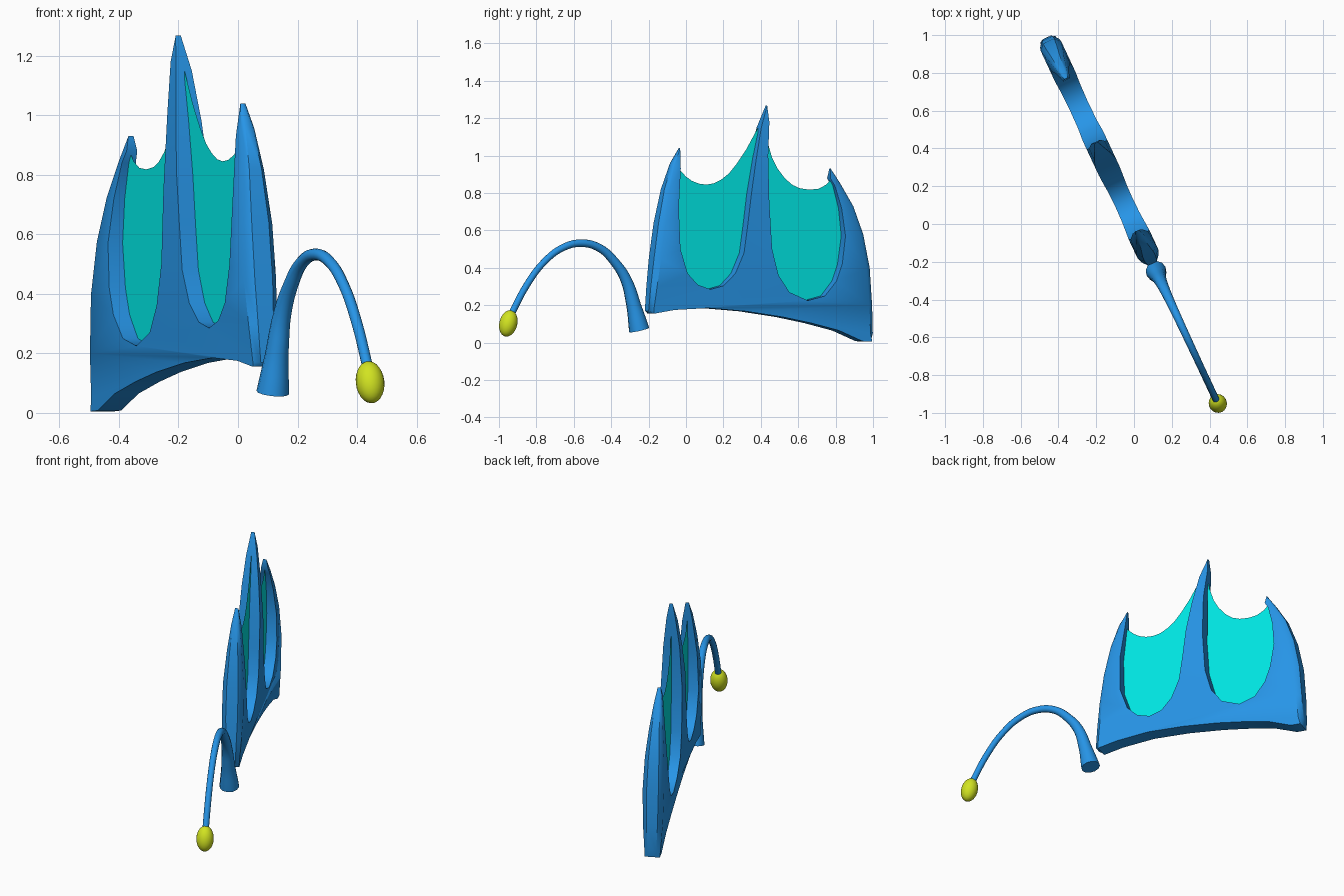
import bpy, bmesh, math
from mathutils import Vector, Matrix
from mathutils.geometry import tessellate_polygon

if "Cube" in bpy.data.objects:
    bpy.data.objects.remove(bpy.data.objects["Cube"], do_unlink=True)

SLANT = -0.467                                 # x per unit of y in the fin plane
ALONG = Vector((SLANT, 1, 0)).normalized()
ACROSS = Vector((ALONG.y, -ALONG.x, 0))


def material(name, colour):
    m = bpy.data.materials.new(name)
    m.use_nodes = True
    m.diffuse_color = (*colour, 1)
    m.node_tree.nodes["Principled BSDF"].inputs["Base Color"].default_value = (*colour, 1)
    return m


blue = material("blue skin", (0.02, 0.30, 0.80))
teal = material("teal membrane", (0.0, 0.81, 0.79))
lime = material("lime glow", (0.64, 0.77, 0.015))


def place(y, z, off=0.0):
    """Point of the slanted fin plane, moved sideways by off."""
    return Vector((SLANT * y, y, z)) + ACROSS * off


def finish(name, bm, mat):
    mesh = bpy.data.meshes.new(name)
    bm.to_mesh(mesh)
    bm.free()
    mesh.materials.append(mat)
    obj = bpy.data.objects.new(name, mesh)
    bpy.context.collection.objects.link(obj)
    return obj


def smooth(obj, angle):
    bpy.ops.object.select_all(action="DESELECT")
    obj.select_set(True)
    bpy.context.view_layer.objects.active = obj
    bpy.ops.object.shade_smooth_by_angle(angle=math.radians(angle))


def fill(bm, verts, points):
    """Triangulate a flat outline of (y, z) points onto matching vertices."""
    for tri in tessellate_polygon([[Vector((y, z, 0)) for y, z in points]]):
        bm.faces.new([verts[i] for i in tri])


# Fin frame: spike tips and openings, then the outer rim
inner = [(-.035, 1.04), (-.04, .93), (-.06, .72), (-.055, .5), (-.015, .37),
         (.04, .31), (.11, .285), (.18, .305), (.24, .37), (.285, .48),
         (.305, .63), (.325, .8), (.355, .98), (.39, 1.15), (.43, 1.268),
         (.435, 1.18), (.42, 1.0), (.42, .75), (.435, .5), (.47, .36),
         (.53, .27), (.63, .225), (.72, .25), (.78, .33), (.81, .42),
         (.83, .57), (.815, .72), (.785, .84), (.763, .88), (.77, .93)]
outer = [(.82, .85), (.885, .73), (.935, .58), (.968, .4), (.982, .2),
         (.988, .05), (.978, .005), (.925, .008), (.8, .065), (.65, .105),
         (.5, .137), (.3, .168), (.1, .185), (-.08, .175), (-.19, .155),
         (-.21, .17), (-.2, .3), (-.185, .45), (-.16, .64), (-.125, .82),
         (-.08, .96)]
outline = inner + outer


def half_thickness(y, z):
    top = 1.04 if y < .14 else 1.268 if y < .62 else .93
    low = .17 - .2 * max(0, y - .2)
    taper = min(1, (max(0, top - z) + .02) / .45) ** .6
    return .06 * taper * (.72 + .28 * min(1, max(0, z - low) / .25))


bm = bmesh.new()
layers = [[], [], [], []]
side = []
for i, (y, z) in enumerate(outline):
    before, after = outline[i - 1], outline[(i + 1) % len(outline)]
    t = Vector((after[0] - before[0], after[1] - before[1])).normalized()
    h = half_thickness(y, z)
    # only the steep outer ends are rounded off
    inset = .45 * h if i >= len(inner) and abs(t.y) > .6 else 0
    fy, fz = y + t.y * inset, z - t.x * inset
    side.append((fy, fz))
    rows = [(fy, fz, h), (y, z, .55 * h), (y, z, -.55 * h), (fy, fz, -h)]
    for layer, row in zip(layers, rows):
        layer.append(bm.verts.new(place(*row)))
for a, b in zip(layers, layers[1:]):
    for i in range(len(outline)):
        bm.faces.new((a[i - 1], a[i], b[i], b[i - 1]))
fill(bm, layers[0], side)
fill(bm, layers[3], side)
bmesh.ops.recalc_face_normals(bm, faces=bm.faces)
smooth(finish("fin_frame", bm, blue), 42)

# Membranes stretched between the spikes
membranes = {
    "front_membrane": [(-.055, .95), (-.03, .92), (0, .888), (.03, .866), (.07, .85),
                       (.11, .845), (.15, .852), (.19, .873), (.23, .905), (.27, .955),
                       (.32, 1.03), (.385, 1.15), (.37, .25), (-.08, .25)],
    "rear_membrane": [(.425, 1.15), (.437, 1.07), (.46, .99), (.49, .93), (.53, .877),
                      (.57, .843), (.61, .825), (.66, .818), (.71, .823), (.75, .845),
                      (.785, .885), (.85, .57), (.85, .2), (.42, .2)],
}
for name, points in membranes.items():
    bm = bmesh.new()
    fill(bm, [bm.verts.new(place(y, z)) for y, z in points], points)
    bmesh.ops.recalc_face_normals(bm, faces=bm.faces)
    finish(name, bm, teal)

# Arched stalk: y, z and radius along the path
path = [(-.25, .068, .055), (-.28, .2, .039), (-.32, .335, .03), (-.38, .43, .025),
        (-.46, .505, .022), (-.56, .532, .02), (-.66, .507, .019), (-.76, .43, .018),
        (-.85, .31, .018), (-.94, .14, .018)]
curve = bpy.data.curves.new("stalk", "CURVE")
curve.dimensions = "3D"
curve.bevel_depth = 1
curve.bevel_resolution = 4
curve.resolution_u = 5
curve.use_fill_caps = True
spline = curve.splines.new("BEZIER")
spline.bezier_points.add(len(path) - 1)
for p, (y, z, r) in zip(spline.bezier_points, path):
    p.co = place(y, z)
    p.radius = r
    p.handle_left_type = p.handle_right_type = "AUTO"
curve.materials.append(blue)
stalk = bpy.data.objects.new("stalk", curve)
bpy.context.collection.objects.link(stalk)
bpy.ops.object.select_all(action="DESELECT")
stalk.select_set(True)
bpy.context.view_layer.objects.active = stalk
bpy.ops.object.convert(target="MESH")
smooth(bpy.context.object, 40)

# Glowing bulb at the end of the stalk
bm = bmesh.new()
bmesh.ops.create_uvsphere(bm, u_segments=24, v_segments=14, radius=1)
up = (Vector((0, 0, 1)) + ALONG * .28).normalized()
lean = Vector((0, 0, 1)).rotation_difference(up).to_matrix().to_4x4()
bm.transform(Matrix.Translation(place(-.95, .103)) @ lean @ Matrix.Diagonal((.048, .048, .072, 1)))
smooth(finish("bulb", bm, lime), 60)
